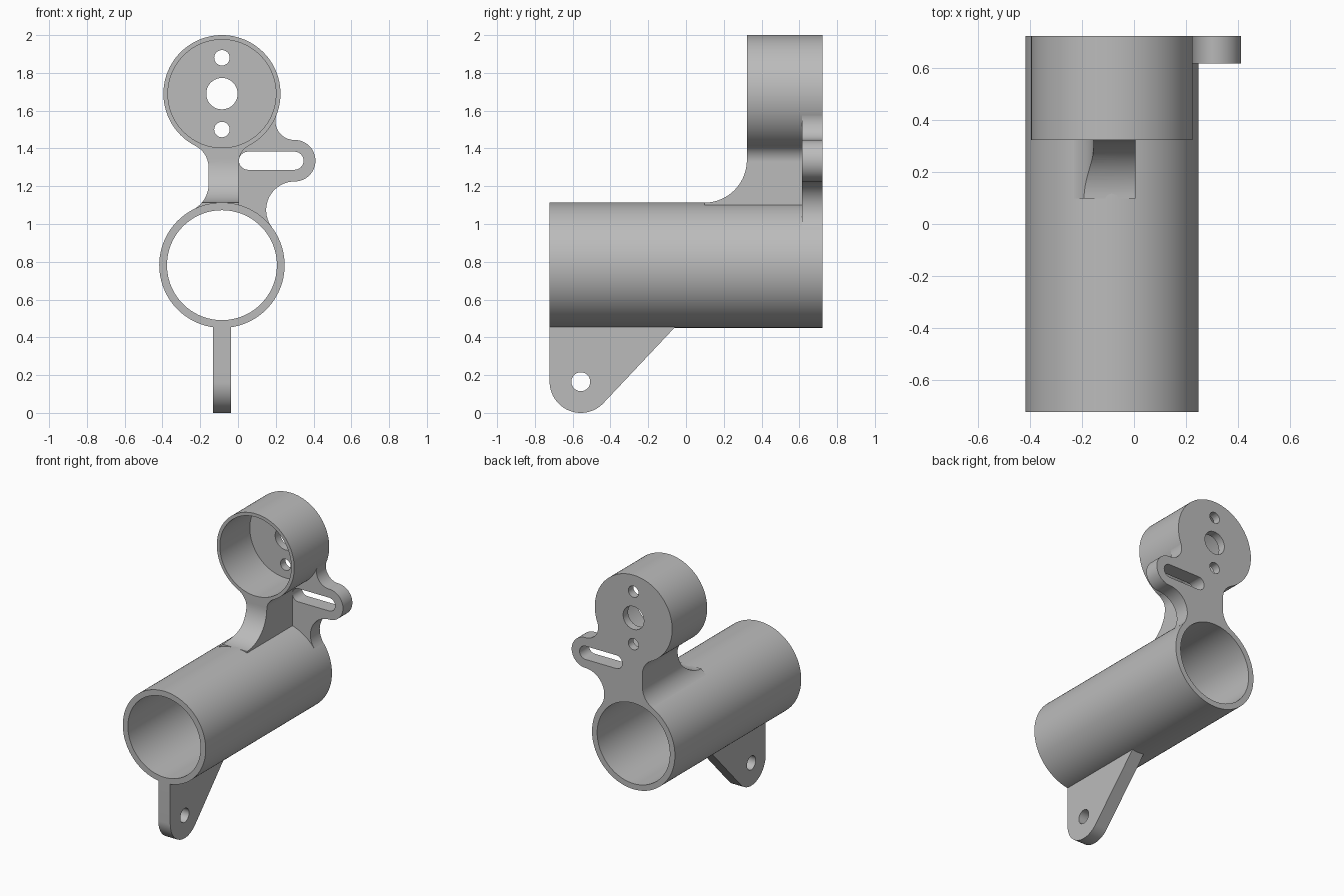
import bpy, bmesh, math
from mathutils import Vector, Matrix

if "Cube" in bpy.data.objects:
    bpy.data.objects.remove(bpy.data.objects["Cube"], do_unlink=True)

grey = bpy.data.materials.new("plain grey")
grey.use_nodes = True
grey.diffuse_color = (0.5, 0.5, 0.5, 1)
for node in grey.node_tree.nodes:
    if node.type == "BSDF_PRINCIPLED":
        node.inputs["Base Color"].default_value = (0.5, 0.5, 0.5, 1)

BACK = 0.722
TUBE, CUP = (-0.085, 0.782), (-0.085, 1.69)   # axis positions in x, z
TUBE_R, CUP_R = 0.332, 0.31
TUBE_MID, CUP_MID = 0.312, 0.298              # inside the walls


def ang(p, q):
    return math.degrees(math.atan2(q[1] - p[1], q[0] - p[0]))


def arc(c, r, start, end, n=20):
    steps = [math.radians(start + (end - start) * i / n) for i in range(n + 1)]
    return [(c[0] + r * math.cos(t), c[1] + r * math.sin(t)) for t in steps]


def finish(name, bm):
    bmesh.ops.recalc_face_normals(bm, faces=bm.faces)
    mesh = bpy.data.meshes.new(name)
    bm.to_mesh(mesh)
    bm.free()
    mesh.materials.append(grey)
    ob = bpy.data.objects.new(name, mesh)
    bpy.context.collection.objects.link(ob)
    return ob


def prism(name, pts, axis, lo, hi):
    """Extrude an outline: (x, z) points along y, or (y, z) points along x."""
    bm = bmesh.new()
    place = (lambda a, b: (a, lo, b)) if axis == "y" else (lambda a, b: (lo, a, b))
    face = bm.faces.new([bm.verts.new(place(a, b)) for a, b in pts])
    ext = bmesh.ops.extrude_face_region(bm, geom=[face])
    move = Vector((0, hi - lo, 0)) if axis == "y" else Vector((hi - lo, 0, 0))
    bmesh.ops.translate(bm, vec=move,
                        verts=[v for v in ext["geom"] if isinstance(v, bmesh.types.BMVert)])
    return finish(name, bm)


def turned(name, centre, profile):
    """Revolve a closed (radius, y) profile round an axis along y."""
    bm = bmesh.new()
    vs = [bm.verts.new((centre[0] + r, y, centre[1])) for r, y in profile]
    es = [bm.edges.new((vs[i - 1], vs[i])) for i in range(len(vs))]
    bmesh.ops.spin(bm, geom=vs + es, cent=(centre[0], 0, centre[1]), axis=(0, 1, 0),
                   angle=math.tau, steps=96, use_duplicate=False)
    bmesh.ops.remove_doubles(bm, verts=bm.verts, dist=0.0001)
    return finish(name, bm)


def combine(ob, tool, operation):
    mod = ob.modifiers.new("cut", "BOOLEAN")
    mod.operation, mod.solver, mod.object = operation, "EXACT", tool
    tool.hide_render = True
    bpy.context.view_layer.objects.active = ob
    bpy.ops.object.modifier_apply(modifier=mod.name)
    bpy.data.objects.remove(tool, do_unlink=True)


# Long open tube
tube = turned("main_tube", TUBE, [(0.291, -BACK), (TUBE_R, -BACK), (TUBE_R, BACK), (0.291, BACK)])

# Upper cup with a floor at the back, centre hole and two bolt holes
floor = 0.665
cup = turned("upper_cup", CUP, [(0.286, 0.322), (CUP_R, 0.322), (CUP_R, BACK),
                                (0.083, BACK), (0.083, floor), (0.286, floor)])
for side in (-1, 1):
    hole = arc((CUP[0], CUP[1] + side * 0.19), 0.041, 0, 345, 23)
    combine(cup, prism("bolt_hole_cutter", hole, "y", 0.6, 0.8), "DIFFERENCE")

# Neck between tube and cup, with filleted sides
left_x, right_x = -0.156, 0.005
up_left, low_left, up_right = (left_x - 0.127, 1.30), (left_x - 0.15, 1.21), (right_x + 0.094, 1.33)
outline = arc(up_right, 0.094, 180, ang(up_right, CUP))
outline += arc(CUP, CUP_MID, ang(CUP, up_right), ang(CUP, up_left))
outline += arc(up_left, 0.127, ang(up_left, CUP), 0)
outline += arc(low_left, 0.15, 0, ang(low_left, TUBE))
foot_angle = math.degrees(math.acos((right_x - TUBE[0]) / TUBE_MID))
outline += arc(TUBE, TUBE_MID, ang(TUBE, low_left), foot_angle)
neck = prism("neck", outline, "y", 0.05, BACK)

# Curved foot at the front of the neck
side_shape = [(0.8, 0.9), (0.8, 2.1), (0.322, 2.1)]
side_shape += arc((0.097, 1.338), 0.225, 0, -90, 24) + [(0.097, 0.9)]
combine(neck, prism("neck_side_shape", side_shape, "x", -0.6, 0.5), "INTERSECT")

# Slotted arm at the back
low, end, high = (0.30, 1.074), (0.30, 1.335), (0.298, 1.545)
outline = arc(TUBE, TUBE_MID, 85, ang(TUBE, low))
outline += arc(low, 0.151, ang(low, TUBE) + 360, 90)
outline += arc(end, 0.11, -89, 89, 32)
outline += arc(high, 0.10, 270, ang(high, CUP))
outline += arc(CUP, CUP_MID, ang(CUP, high), -80)
arm = prism("slotted_arm", outline, "y", 0.615, BACK)
slot = arc((0.299, 1.335), 0.048, -90, 90) + arc((0.053, 1.335), 0.048, 90, 270)
combine(arm, prism("slot_cutter", slot, "y", 0.5, 0.8), "DIFFERENCE")

# Lower lug with a pin hole
pin = (-0.557, 0.165)
outline = [(-0.043, 0.47), (-BACK, 0.47)] + arc(pin, 0.165, 180, 316.5, 32)
lug = prism("lower_lug", outline, "x", TUBE[0] - 0.048, TUBE[0] + 0.048)
combine(lug, prism("pin_hole_cutter", arc(pin, 0.05, 0, 350, 35), "x", -0.3, 0.2), "DIFFERENCE")

# Smooth the round surfaces, keep the edges sharp
bpy.ops.object.select_all(action="DESELECT")
for ob in (tube, cup, neck, arm, lug):
    ob.select_set(True)
bpy.context.view_layer.objects.active = tube
bpy.ops.object.shade_smooth_by_angle(angle=math.radians(30))
